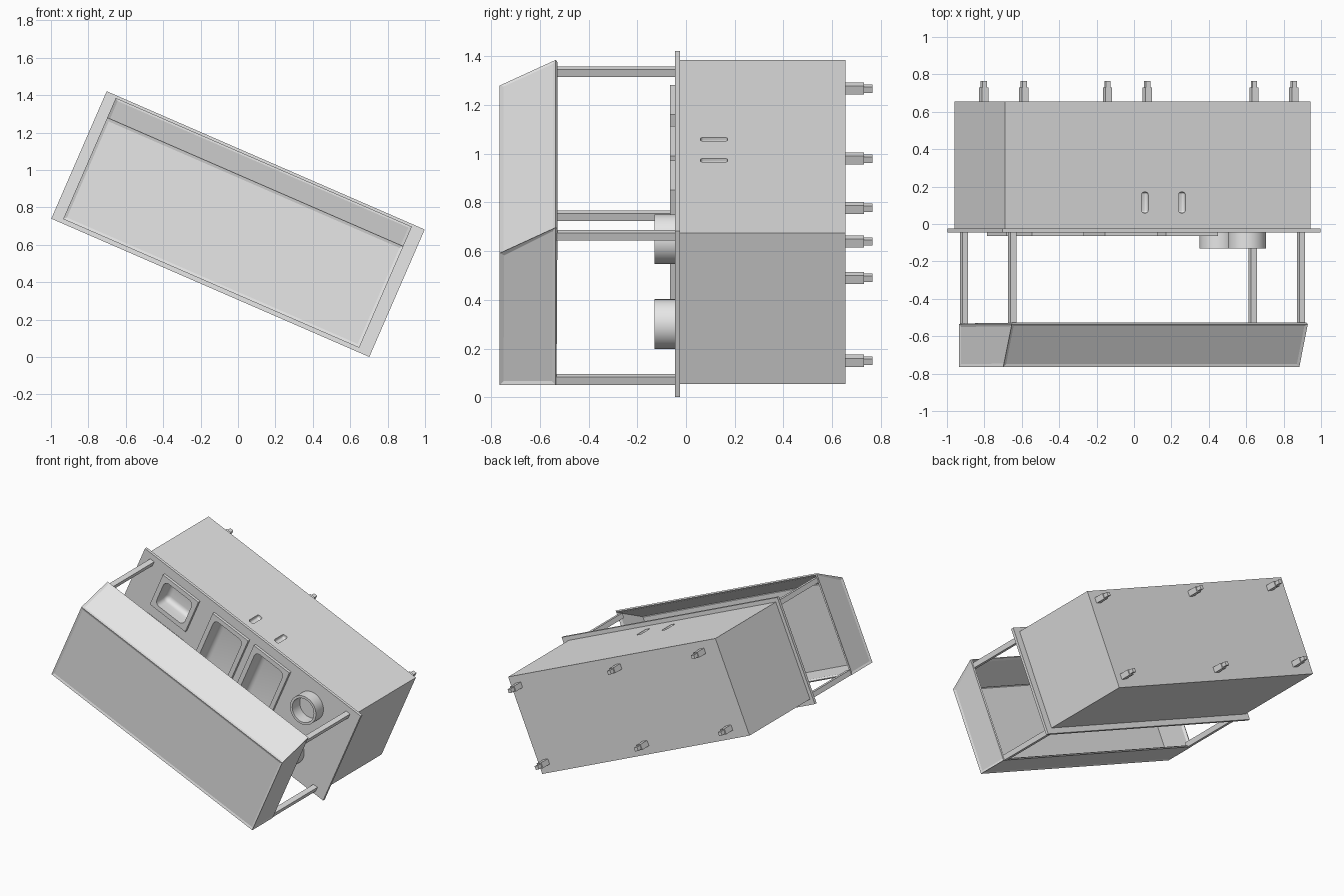
import bpy, bmesh, math
from mathutils import Matrix, Vector

if "Cube" in bpy.data.objects:
    bpy.data.objects.remove(bpy.data.objects["Cube"])

# Everything is built upright in (u, y, v) and then tilted about the y axis
TILT = Matrix.Translation((0, 0, 0.711)) @ Matrix.Rotation(math.radians(23.5), 4, 'Y')

grey = bpy.data.materials.new("light grey")
grey.diffuse_color = (0.8, 0.8, 0.8, 1)
grey.use_nodes = True
grey.node_tree.nodes["Principled BSDF"].inputs["Base Color"].default_value = grey.diffuse_color


def finish(name, bm):
    bmesh.ops.recalc_face_normals(bm, faces=bm.faces)
    me = bpy.data.meshes.new(name)
    bm.to_mesh(me)
    bm.free()
    me.materials.append(grey)
    ob = bpy.data.objects.new(name, me)
    bpy.context.collection.objects.link(ob)
    ob.matrix_world = TILT
    return ob


def block(name, u, y, v, bevel=0):
    bm = bmesh.new()
    bmesh.ops.create_cube(bm, size=1)
    for p in bm.verts:
        p.co = Vector([(a + b) / 2 + c * (b - a) for (a, b), c in zip((u, y, v), p.co)])
    if bevel:
        bmesh.ops.bevel(bm, geom=bm.edges[:], offset=bevel, segments=5, profile=0.5,
                        affect='EDGES')
    return finish(name, bm)


def around(c, s):
    return (c - s / 2, c + s / 2)


def select(ob):
    bpy.ops.object.select_all(action='DESELECT')
    ob.select_set(True)
    bpy.context.view_layer.objects.active = ob


def smooth(ob):
    select(ob)
    bpy.ops.object.shade_smooth_by_angle(angle=math.radians(35))


def carve(ob, cutters):
    select(ob)
    for c in cutters:
        m = ob.modifiers.new("cut", 'BOOLEAN')
        m.operation = 'DIFFERENCE'
        m.solver = 'EXACT'
        m.object = c
        bpy.ops.object.modifier_apply(modifier=m.name)
    smooth(ob)


# Main housing and face plate
housing = block("housing", (-0.902, 0.88), (-0.025, 0.655), (-0.333, 0.343))
plate = block("face_plate", (-0.927, 0.927), (-0.045, -0.025), (-0.3715, 0.3715))

# Framed recesses in the face plate: two short ones at the left, two tall ones
windows = [((-0.729, -0.425), (0.047, 0.307)), ((-0.729, -0.425), (-0.293, -0.033)),
           ((-0.302, 0.003), (-0.293, 0.307)), ((0.052, 0.357), (-0.293, 0.307))]
frames, pockets = [], []
for i, (u, v) in enumerate(windows):
    frames.append(block(f"window_frame_{i + 1}", u, (-0.065, -0.045), v))
    m = 0.032
    pockets.append(block(f"pocket_cutter_{i + 1}", (u[0] + m, u[1] - m), (-0.15, 0.05),
                         (v[0] + m, v[1] - m), 0.035))

# Two slots in the top of the housing
slots = [block("slot_cutter", around(u, 0.038), (0.06, 0.17), (0.32, 0.42), 0.012)
         for u in (-0.085, 0.131)]

bpy.context.view_layer.update()
carve(housing, pockets + slots)
carve(plate, pockets)
for f, p in zip(frames, pockets):
    carve(f, [p])
for c in pockets + slots:
    bpy.data.objects.remove(c)

# Two open round collars
for name, v in (("upper_collar", 0.184), ("lower_collar", -0.196)):
    bm = bmesh.new()
    pts = [bm.verts.new((0.578 + r, y, v)) for r, y in
           ((0.102, -0.045), (0.102, -0.13), (0.085, -0.13), (0.085, -0.045))]
    edges = [bm.edges.new((pts[i], pts[(i + 1) % 4])) for i in range(4)]
    bmesh.ops.spin(bm, geom=pts + edges, cent=(0.578, 0, v), axis=(0, 1, 0),
                   angle=math.tau, steps=48)
    bmesh.ops.remove_doubles(bm, verts=bm.verts, dist=1e-5)
    smooth(finish(name, bm))

# Four support posts between face plate and hood
for side, u in (("left", -0.847), ("right", 0.837)):
    for level, v in (("top", 0.314), ("bottom", -0.331)):
        block(f"{level}_{side}_post", around(u, 0.034), (-0.545, -0.045), around(v, 0.034))

# Stepped pins on the back
for u in (-0.763, -0.042, 0.812):
    for v in (-0.259, 0.275):
        block("back_pin", around(u, 0.038), (0.655, 0.73), around(v, 0.038))
        block("back_pin_tip", around(u, 0.026), (0.73, 0.765), around(v, 0.026))

# Hood: open-backed shell with a sloping top and recessed panels
bm = bmesh.new()
profile = [(-0.535, -0.348), (-0.765, -0.348), (-0.765, 0.243), (-0.535, 0.358)]
ends = [[bm.verts.new((u, y, v)) for y, v in profile] for u in (-0.868, 0.858)]
for e in ends:
    bm.faces.new(e)
for i in range(3):
    bm.faces.new((ends[0][i], ends[0][i + 1], ends[1][i + 1], ends[1][i]))
bmesh.ops.recalc_face_normals(bm, faces=bm.faces)
front = min(bm.faces, key=lambda f: f.calc_center_median().y)
if front.normal.y > 0:
    bmesh.ops.reverse_faces(bm, faces=bm.faces)
bmesh.ops.inset_individual(bm, faces=bm.faces[:], thickness=0.022, depth=-0.005)
hood = finish("hood", bm)
front = min(hood.data.polygons, key=lambda p: p.center.y)
if front.normal.y > 0:
    hood.data.flip_normals()
select(hood)
sol = hood.modifiers.new("thickness", 'SOLIDIFY')
sol.thickness = 0.012
sol.offset = -1
bpy.ops.object.modifier_apply(modifier=sol.name)
